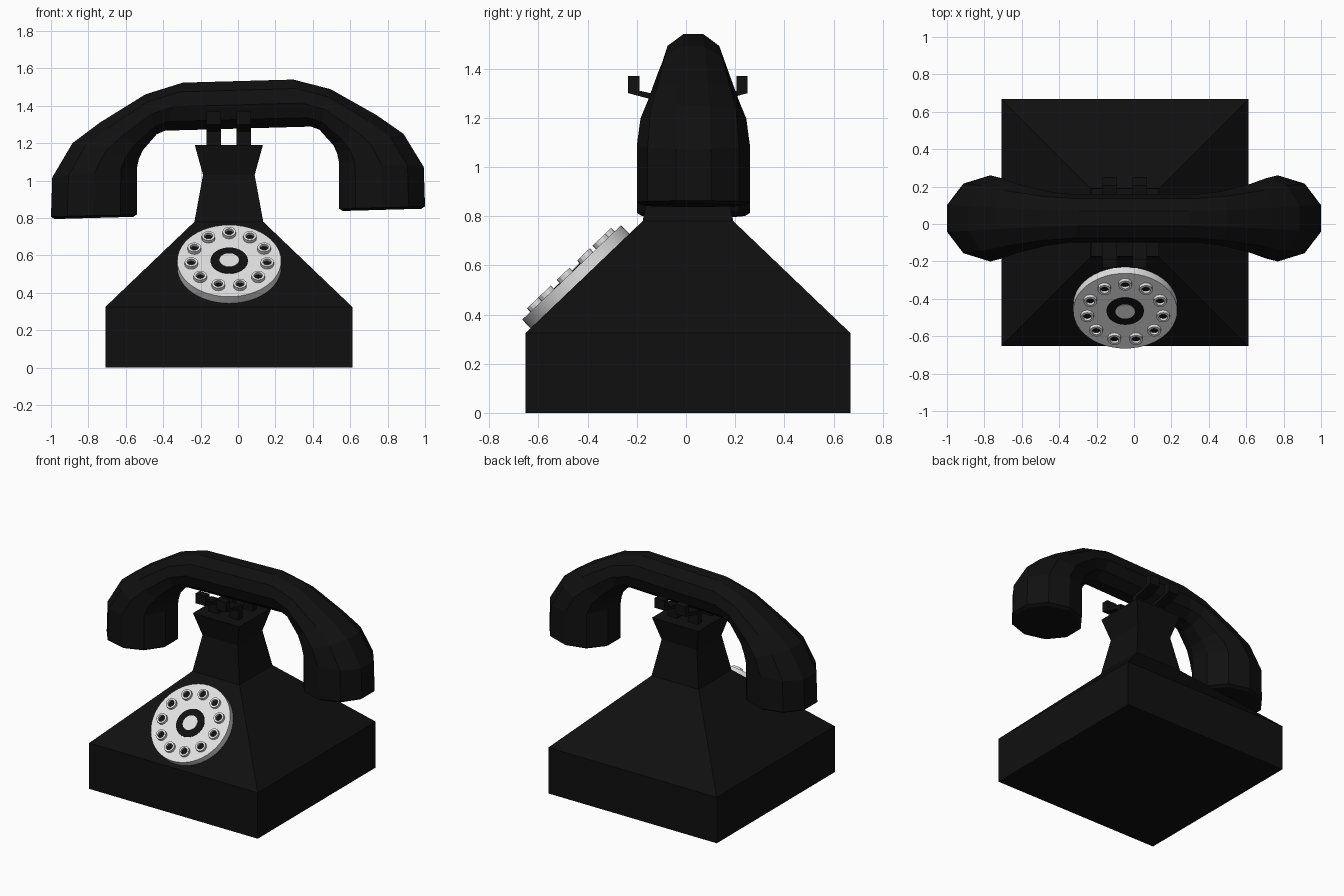
import bpy, bmesh, math
from mathutils import Matrix, Vector

if "Cube" in bpy.data.objects:
    bpy.data.objects.remove(bpy.data.objects["Cube"])


def material(name, rgb):
    m = bpy.data.materials.new(name)
    m.diffuse_color = (*rgb, 1)
    m.use_nodes = True
    m.node_tree.nodes["Principled BSDF"].inputs["Base Color"].default_value = m.diffuse_color
    return m


BLACK = material("black bakelite", (0.005, 0.005, 0.005))
WHITE = material("dial white", (0.75, 0.75, 0.75))


def finish(name, bm, mat, matrix=None, smooth=False):
    bmesh.ops.recalc_face_normals(bm, faces=bm.faces)
    me = bpy.data.meshes.new(name)
    bm.to_mesh(me)
    bm.free()
    me.materials.append(mat)
    ob = bpy.data.objects.new(name, me)
    bpy.context.collection.objects.link(ob)
    if matrix:
        ob.matrix_world = matrix
    if smooth:
        bpy.ops.object.select_all(action='DESELECT')
        ob.select_set(True)
        bpy.context.view_layer.objects.active = ob
        bpy.ops.object.shade_smooth_by_angle(angle=math.radians(35))
    return ob


def loft(name, rings, mat, closed=False, **kw):
    """Skin a list of point rings; cap the ends, or join last to first."""
    bm = bmesh.new()
    vs = [[bm.verts.new(p) for p in ring] for ring in rings]
    n = len(vs[0])
    pairs = list(zip(vs, vs[1:])) + ([(vs[-1], vs[0])] if closed else [])
    for a, b in pairs:
        for i in range(n):
            j = (i + 1) % n
            bm.faces.new((a[i], a[j], b[j], b[i]))
    if not closed:
        bm.faces.new(vs[0])
        bm.faces.new(vs[-1])
    return finish(name, bm, mat, **kw)


def circle(r, z, n):
    return [(r * math.cos(2 * math.pi * i / n), r * math.sin(2 * math.pi * i / n), z)
            for i in range(n)]


CX, CY = -0.049, 0.008

# Body: square sections with pyramid shoulders and flared neck
sections = [(0.66, 0), (0.66, 0.325), (0.184, 0.78), (0.138, 1.03), (0.182, 1.19)]
loft("body", [[(CX + sx * h, CY + sy * h, z)
               for sx, sy in ((-1, -1), (1, -1), (1, 1), (-1, 1))]
              for h, z in sections], BLACK)

# Cradle prongs: four bent hooks on top of the neck
hook = [(0.06, 1.18), (0.10, 1.18), (0.10, 1.262), (0.243, 1.30), (0.243, 1.37),
        (0.198, 1.37), (0.198, 1.31), (0.06, 1.28)]
for side, fb in ((1, "back"), (-1, "front")):
    for dx, lr in ((-0.08, "left"), (0.08, "right")):
        loft(f"cradle_prong_{fb}_{lr}",
             [[(CX + dx + w, CY + side * y, z) for y, z in hook]
              for w in (-0.039, 0.039)], BLACK)

# Handset: half path of (outer x, z, inner x, z, half width), mirrored and slightly tilted
half = [(0.98, 0.822, 0.56, 0.822, 0.21), (1.0, 0.835, 0.54, 0.835, 0.23),
        (0.993, 1.045, 0.54, 1.085, 0.23), (0.885, 1.225, 0.53, 1.13, 0.215),
        (0.74, 1.33, 0.51, 1.175, 0.185), (0.495, 1.475, 0.435, 1.26, 0.145),
        (0.295, 1.532, 0.39, 1.278, 0.13)]
path = [(-a, b, -c, d, w) for a, b, c, d, w in half] + half[::-1]
SIDES = 10
rings = []
for ox, oz, ix, iz, w in path:
    mid = Vector(((ox + ix) / 2, 0.03, (oz + iz) / 2))
    arm = Vector(((ox - ix) / 2, 0, (oz - iz) / 2)) / math.cos(math.pi / SIDES)
    ring = []
    for i in range(SIDES):
        a = 2 * math.pi * (i + 0.5) / SIDES
        p = mid + arm * math.cos(a) + Vector((0, w * math.sin(a), 0))
        p.x = max(-1, min(1, p.x))
        p.z += 0.028 * p.x
        ring.append(p)
    rings.append(ring)
loft("handset", rings, BLACK)

# Dial: disc lying on the front slope, with centre label
face = Matrix.Translation((-0.047, -0.433, 0.538)) @ Matrix.Rotation(math.radians(43.7), 4, 'X')
T = 0.046
loft("dial_disc", [circle(0.278, -0.01, 48), circle(0.278, T, 48)], WHITE,
     matrix=face, smooth=True)
loft("dial_centre", [circle(0.1, T - 0.002, 32), circle(0.1, T + 0.003, 32)], BLACK,
     matrix=face, smooth=True)
loft("dial_label", [circle(0.052, T, 32), circle(0.052, T + 0.006, 32)], WHITE,
     matrix=face, smooth=True)

# Finger holes: eleven raised rings with black floors
for k in range(11):
    a = math.pi / 2 + 2 * math.pi * k / 11
    m = face @ Matrix.Translation((0.205 * math.cos(a), 0.205 * math.sin(a), 0))
    loft(f"finger_ring_{k}", [circle(0.036, T - 0.002, 12), circle(0.036, T + 0.02, 12),
                              circle(0.023, T + 0.02, 12), circle(0.023, T - 0.002, 12)],
         WHITE, closed=True, matrix=m)
    loft(f"finger_hole_{k}", [circle(0.024, T - 0.002, 12), circle(0.024, T + 0.004, 12)],
         BLACK, matrix=m)
